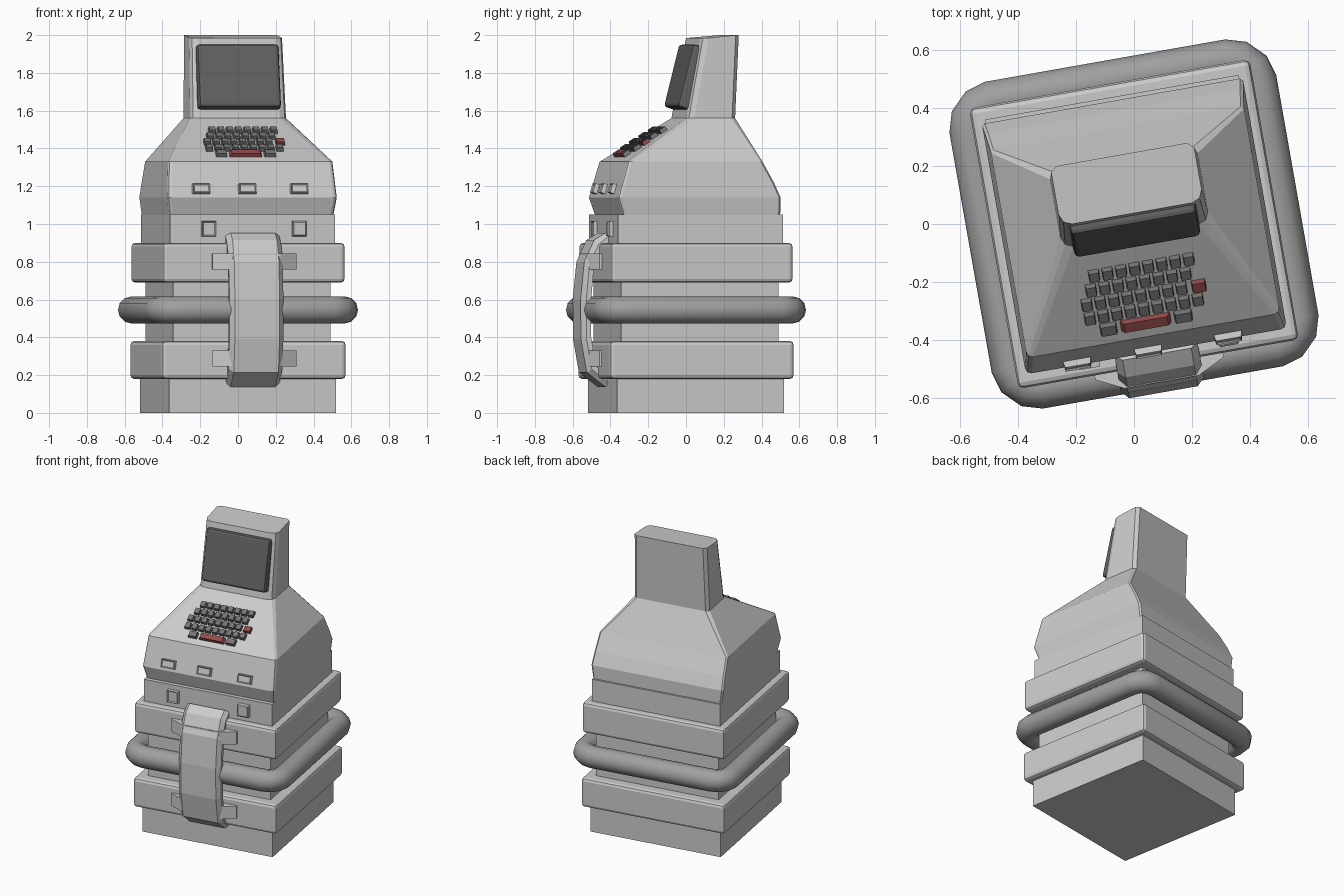
import bpy, bmesh, math
from mathutils import Matrix, Vector

if "Cube" in bpy.data.objects:
    bpy.data.objects.remove(bpy.data.objects["Cube"])

TURN = math.radians(10)   # the whole terminal is turned about z


def material(name, rgb):
    m = bpy.data.materials.new(name)
    m.diffuse_color = (*rgb, 1)
    m.use_nodes = True
    m.node_tree.nodes["Principled BSDF"].inputs["Base Color"].default_value = m.diffuse_color
    return m


DARK = material("dark_glass", (0.12, 0.12, 0.12))
KEY = material("key_grey", (0.18, 0.18, 0.18))
RED = material("key_red", (0.30, 0.07, 0.07))
RUBBER = material("bumper_grey", (0.35, 0.35, 0.35))


def finish(name, bm, mat=None, bevel=0):
    bmesh.ops.recalc_face_normals(bm, faces=bm.faces)
    me = bpy.data.meshes.new(name)
    bm.to_mesh(me)
    bm.free()
    ob = bpy.data.objects.new(name, me)
    bpy.context.collection.objects.link(ob)
    ob.rotation_euler.z = TURN
    if mat:
        me.materials.append(mat)
    if bevel:
        mod = ob.modifiers.new("bevel", 'BEVEL')
        mod.width, mod.segments = bevel, 2
    return ob


def loft(name, sections, **kw):
    """Skin closed sections of equal point count and cap both ends."""
    bm = bmesh.new()
    rows = [[bm.verts.new(p) for p in s] for s in sections]
    n = len(rows[0])
    for a, b in zip(rows, rows[1:]):
        for i in range(n):
            j = (i + 1) % n
            bm.faces.new((a[i], a[j], b[j], b[i]))
    bm.faces.new(rows[0])
    bm.faces.new(rows[-1])
    return finish(name, bm, **kw)


def rect(z, hx, y0, y1, c=0.0, drop=0.0):
    """Rectangle at height z, optionally with cut corners and a lowered front."""
    if not c:
        return [(-hx, y0, z), (hx, y0, z), (hx, y1, z), (-hx, y1, z)]
    k, b = c * 0.3, c * 0.5      # softer front corners, smaller rear ones
    zf = z - drop
    return [(-hx + c, y0, zf), (hx - c, y0, zf), (hx - k, y0 + k, zf), (hx, y0 + c, zf),
            (hx, y1 - b, z), (hx - b, y1, z),
            (-hx + b, y1, z), (-hx, y1 - b, z), (-hx, y0 + c, zf), (-hx + k, y0 + k, zf)]


def pad(bm, x, y, z, tilt, w, h, d, taper=0.8, sink=0.02):
    """Tapered block standing d above a surface tilted about x."""
    m = Matrix.Translation((x, y, z)) @ Matrix.Rotation(tilt, 4, 'X')
    vs = bmesh.ops.create_cube(bm, size=1)["verts"]
    for v in vs:
        up = v.co.z > 0
        t = taper if up else 1
        v.co = m @ Vector((v.co.x * w * t, v.co.y * h * t, d if up else -sink))
    return vs


# Cabinet column: plinth, recessed waist and collar
for name, s, z0, z1 in (("plinth", 0.449, 0, 0.2), ("waist", 0.423, 0.2, 0.88),
                        ("collar", 0.443, 0.88, 1.05)):
    loft(name, [rect(z0, s, -s, s), rect(z1, s, -s, s)])

# Two protective bands
for name, s, z0, z1 in (("lower_band", 0.495, 0.18, 0.38), ("upper_band", 0.49, 0.69, 0.9)):
    loft(name, [rect(z0, s, -s, s), rect(z1, s, -s, s)], bevel=0.02)

# Console head: belt, sloped shoulders and screen tower
loft("console_head", [
    rect(1.04, 0.442, -0.412, 0.43, 0.02),
    rect(1.14, 0.456, -0.445, 0.43, 0.02),
    rect(1.22, 0.450, -0.422, 0.395, 0.02),
    rect(1.33, 0.442, -0.390, 0.335, 0.02),
    rect(1.56, 0.258, -0.040, 0.222, 0.04),
    rect(2.00, 0.250, 0.037, 0.243, 0.04, drop=0.015)])

# Screen
bm = bmesh.new()
pad(bm, 0, 0, 1.777, math.radians(76), 0.45, 0.35, 0.042, 0.97, 0.04)
finish("screen", bm, DARK, bevel=0.015)

# Keyboard on the front slope
SLOPE = math.atan2(0.23, 0.35)


def key(bm, x, y, w=0.040):
    z = 1.33 + (y + 0.39) * math.tan(SLOPE)
    pad(bm, x, y, z, SLOPE, w, 0.044, 0.022, 0.82, 0.01)


bm = bmesh.new()
for y, x0, count in ((-0.148, -0.166, 8), (-0.195, -0.185, 8),
                     (-0.242, -0.208, 8), (-0.290, -0.206, 9)):
    for i in range(count):
        key(bm, x0 + 0.0472 * i, y)
key(bm, -0.149, -0.337, 0.062)
key(bm, 0.112, -0.337, 0.066)
finish("keys", bm, KEY)

bm = bmesh.new()
key(bm, 0.183, -0.244, 0.052)
key(bm, -0.019, -0.337, 0.185)
finish("red_keys", bm, RED)

# Buttons on the belt and collar, each with a recessed rim line
bm = bmesh.new()
for x in (-0.275, -0.027, 0.252):
    pad(bm, x, -0.432, 1.185, math.radians(73.9), 0.104, 0.058, 0.022, 0.85)
for x in (-0.237, 0.250):
    pad(bm, x, -0.443, 0.975, math.radians(90), 0.08, 0.088, 0.02, 0.9)
tops = [f for f in bm.faces if min(abs(f.normal.z), 1) < 2 and f.calc_center_median().y ==
        min(g.calc_center_median().y for v in f.verts for g in v.link_faces)]
bmesh.ops.recalc_face_normals(bm, faces=bm.faces)
bmesh.ops.inset_individual(bm, faces=tops, thickness=0.008, depth=-0.006)
finish("buttons", bm)

# Bumper tube around the waist
cu = bpy.data.curves.new("bumper_tube", 'CURVE')
cu.dimensions = '3D'
cu.bevel_depth, cu.bevel_resolution = 0.072, 4
r, q = 0.09, 0.410
pts = []
for k in range(4):
    cx, cy = ((q, q), (-q, q), (-q, -q), (q, -q))[k]
    for i in range(4):
        a = math.pi / 2 * (k + i / 3)
        pts.append((cx + r * math.cos(a), cy + r * math.sin(a), 0.545, 1))
sp = cu.splines.new('POLY')
sp.points.add(len(pts) - 1)
for p, co in zip(sp.points, pts):
    p.co = co
sp.use_cyclic_u = True
cu.materials.append(RUBBER)
tube = bpy.data.objects.new("bumper_tube", cu)
bpy.context.collection.objects.link(tube)
tube.rotation_euler.z = TURN

# Front strap: bowed bar with chamfered outer edges
outer = [(-0.455, 0.952), (-0.515, 0.915), (-0.568, 0.80), (-0.588, 0.60),
         (-0.586, 0.39), (-0.555, 0.215), (-0.455, 0.138)]
inner = [(-0.42, 0.925), (-0.475, 0.87), (-0.520, 0.78), (-0.535, 0.60),
         (-0.535, 0.40), (-0.510, 0.25), (-0.42, 0.17)]
sections = []
for (yo, zo), (yi, zi) in zip(outer, inner):
    ym, zm = yo + (yi - yo) * 0.5, zo + (zi - zo) * 0.5
    sections.append([(-0.145, yi, zi), (-0.145, ym, zm), (-0.12, yo, zo),
                     (0.12, yo, zo), (0.145, ym, zm), (0.145, yi, zi)])
loft("front_strap", sections)

# Wedge clips holding the strap to each band
plan = [(-0.225, -0.47), (-0.225, -0.505), (-0.13, -0.552),
        (0.13, -0.552), (0.225, -0.505), (0.225, -0.47)]
for name, z0 in (("lower_clip", 0.245), ("upper_clip", 0.758)):
    loft(name, [[(x, y, z) for x, y in plan] for z in (z0, z0 + 0.086)])
